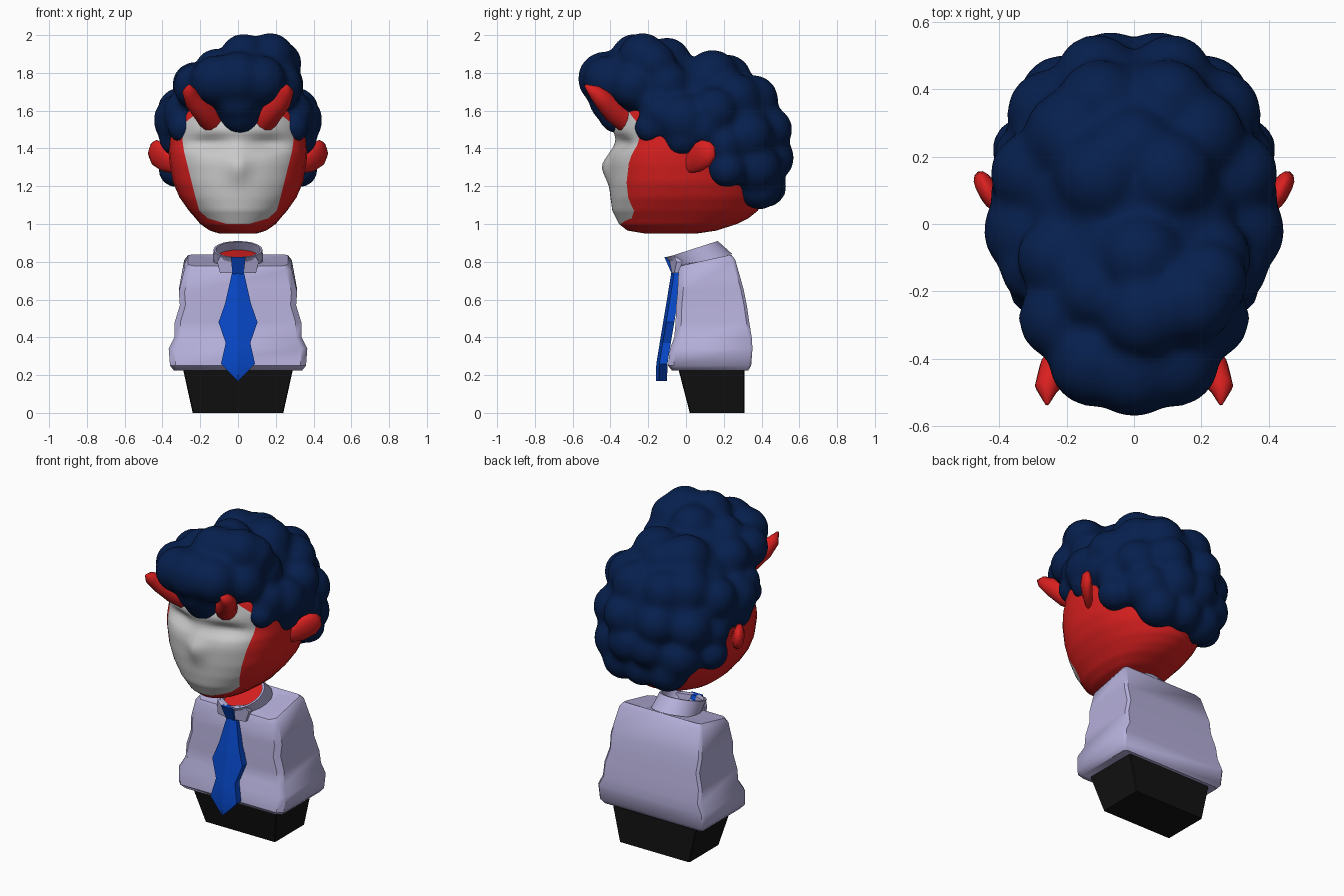
import bpy, bmesh, math
from mathutils import Vector

if "Cube" in bpy.data.objects:
    bpy.data.objects.remove(bpy.data.objects["Cube"])


def material(name, rgb):
    m = bpy.data.materials.new(name)
    m.diffuse_color = (*rgb, 1)
    m.use_nodes = True
    m.node_tree.nodes["Principled BSDF"].inputs["Base Color"].default_value = m.diffuse_color
    return m


NAVY = material("navy hair", (0.002, 0.014, 0.075))
RED = material("red skin", (0.70, 0.014, 0.014))
GREY = material("pale grey face", (0.58, 0.58, 0.58))
LILAC = material("lilac cloth", (0.46, 0.43, 0.70))
BLUE = material("blue silk", (0.002, 0.062, 0.56))
BLACK = material("black cloth", (0.006, 0.006, 0.006))


def finish(name, bm, mats, angle=40):
    bmesh.ops.recalc_face_normals(bm, faces=bm.faces)
    me = bpy.data.meshes.new(name)
    bm.to_mesh(me)
    bm.free()
    ob = bpy.data.objects.new(name, me)
    bpy.context.collection.objects.link(ob)
    for m in mats:
        me.materials.append(m)
    bpy.ops.object.select_all(action='DESELECT')
    ob.select_set(True)
    bpy.context.view_layer.objects.active = ob
    if angle:
        bpy.ops.object.shade_smooth_by_angle(angle=math.radians(angle))
    return ob


def loft(name, rings, mats, angle=40, rule=None, closed=False):
    """Skin equal-length rings; rule(ring, column) picks the material."""
    bm = bmesh.new()
    rows = [[bm.verts.new(p) for p in r] for r in rings]
    n = len(rows[0])
    for i in range(len(rows) if closed else len(rows) - 1):
        a, b = rows[i], rows[(i + 1) % len(rows)]
        for j in range(n):
            k = (j + 1) % n
            f = bm.faces.new((a[j], a[k], b[k], b[j]))
            if rule:
                f.material_index = rule(i, j)
    if not closed:
        bm.faces.new(rows[0])
        bm.faces.new(rows[-1])
    return finish(name, bm, mats, angle)


def tube(name, path, radii, hint, flat, mat, n=12):
    """Tapered tube, flattened along the hint direction."""
    pts = [Vector(p) for p in path]
    rings = []
    for i, p in enumerate(pts):
        d = (pts[min(i + 1, len(pts) - 1)] - pts[max(i - 1, 0)]).normalized()
        u = Vector(hint)
        u = (u - d * u.dot(d)).normalized()
        v = d.cross(u)
        rings.append([p + radii[i] * (flat * math.cos(a) * u + math.sin(a) * v)
                      for a in (2 * math.pi * k / n for k in range(n))])
    return loft(name, rings, [mat], 70)


def box_ring(z, w, yf, yb, cf, cb, slope=0):
    """Rectangle with cut corners (cf at the front, cb at the back)."""
    half = [(w - cf, yf), (w, yf + cf), (w, yb - cb), (w - cb, yb)]
    pts = half + [(-x, y) for x, y in reversed(half)]
    return [(x, y, z + slope * y) for x, y in pts]


# Trousers
loft("trousers", [box_ring(0, .24, .02, .31, .005, .005),
                  box_ring(.25, .295, -.045, .31, .005, .005)], [BLACK])

# Shirt: stacked sections with soft folds
shirt = [(.225, .34, -.075, .33, 0), (.25, .36, -.095, .345, 0), (.34, .367, -.085, .352, 0),
         (.40, .337, -.062, .348, 0), (.48, .335, -.055, .335, 0), (.57, .308, -.052, .322, 0),
         (.64, .313, -.045, .305, .05), (.76, .285, -.04, .26, .2), (.785, .265, -.03, .24, .22),
         (.79, .14, 0, .215, .15)]
loft("shirt", [box_ring(z, w, a, b, .03, .015, s) for z, w, a, b, s in shirt], [LILAC], 42)

# Collar: tilted open band, with the neck inside
N = 20


def collar_ring(f, k):
    """f goes from the rim (0) to the base (1); k scales the radius."""
    c = Vector((0, .028 + .072 * f, .865 - .07 * f))
    return [c + k * Vector((.13 * math.cos(a), .14 * math.sin(a), .045 * math.sin(a)))
            for a in (2 * math.pi * i / N for i in range(N))]


loft("collar", [collar_ring(0, 1), collar_ring(1, 1.03), collar_ring(1, .88),
                collar_ring(0, .9)], [LILAC], 30, closed=True)
loft("neck", [collar_ring(1, .9), collar_ring(.6, .9)], [RED], 30)


def slab(name, outline, mat, depth):
    """Plate from (x, y, z) outline points, thickened towards +y."""
    return loft(name, [outline, [(x, y + depth, z) for x, y, z in outline]], [mat], 20)


for s, side in ((1, "right"), (-1, "left")):
    slab("collar_flap_" + side, [(s * .015, -.105, .825), (s * .09, -.065, .835),
                                 (s * .11, -.05, .80), (s * .095, -.062, .74),
                                 (s * .03, -.075, .74)], LILAC, .03)

# Tie: knot and blade
slab("tie_knot", [(-.037, -.115, .825), (.04, -.115, .825), (.03, -.075, .735),
                  (-.03, -.075, .735)], BLUE, .035)
blade = [(.75, .03), (.58, .068), (.48, .103), (.37, .065), (.26, .09), (.17, .004)]
tie = []
for z, w in blade:
    y = -.155 + max(0, z - .25) * .165
    tie.append([(-w, y + .012, z), (0, y - .004, z), (w, y + .012, z),
                (w, y + .055, z), (-w, y + .055, z)])
loft("tie", tie, [BLUE], 20)

# Head: z, half width, front y, back y, half width of the pale face
HEAD = [(.95, .10, -.22, .06, .03), (.965, .15, -.31, .16, .03), (1.0, .20, -.355, .27, .06),
        (1.03, .225, -.37, .33, .16), (1.07, .26, -.39, .38, .205), (1.14, .31, -.40, .42, .225),
        (1.22, .345, -.405, .44, .245), (1.32, .363, -.405, .45, .27),
        (1.38, .368, -.395, .45, .285), (1.45, .365, -.375, .44, .295),
        (1.53, .36, -.365, .42, .29), (1.60, .33, -.36, .40, .20),
        (1.70, .25, -.28, .30, .10), (1.75, .10, -.1, .1, .03)]
SUB, FRONT, SIDE = 4, 16, 14


def head_ring(z, w, yf, yb, m):
    tm = math.asin(m / w)
    ts = [-tm + 2 * tm * i / FRONT for i in range(FRONT)]
    ts += [tm + (2 * math.pi - 2 * tm) * i / (2 * SIDE) for i in range(2 * SIDE)]
    ring = []
    for t in ts:
        x, c = w * math.sin(t), math.cos(t)
        y = yf * c ** .72 if c > 0 else yb * -c
        if c > 0:  # nose, eye hollows and brow
            y -= .04 * math.exp(-(x / .05) ** 2 - ((z - 1.30) / .07) ** 2)
            y += .045 * math.exp(-((abs(x) - .16) / .11) ** 2 - ((z - 1.425) / .04) ** 2)
            y -= .015 * math.exp(-(x / .2) ** 4 - ((z - 1.50) / .035) ** 2)
        ring.append((x, y, z))
    return ring


rings = []
for a, b in zip(HEAD, HEAD[1:]):
    for i in range(SUB):
        rings.append(head_ring(*[p + (q - p) * i / SUB for p, q in zip(a, b)]))
rings.append(head_ring(*HEAD[-1]))
loft("head", rings, [RED, GREY], 60,
     lambda i, j: 1 if j < FRONT and 2 * SUB <= i < 11 * SUB else 0)

# Ears and horns
for s, side in ((1, "right"), (-1, "left")):
    tube("ear_" + side, [(s * .33, .0, 1.305), (s * .385, .05, 1.335), (s * .425, .09, 1.37),
                         (s * .447, .12, 1.40), (s * .455, .14, 1.42)],
         [.04, .065, .075, .06, .02], (s * .9, -.45, 0), .45, RED)
    tube("horn_" + side, [(s * .14, -.31, 1.55), (s * .185, -.385, 1.60), (s * .235, -.435, 1.655),
                          (s * .26, -.485, 1.70), (s * .258, -.535, 1.735)],
         [.07, .062, .053, .037, .006], (1, 0, 0), .95, RED)

# Hair: core masses plus curls, fused into one soft surface
bm = bmesh.new()


def blob(x, y, z, rx, ry, rz):
    vs = bmesh.ops.create_icosphere(bm, subdivisions=3, radius=1)["verts"]
    for v in vs:
        v.co = Vector((x + v.co.x * rx, y + v.co.y * ry, z + v.co.z * rz))


blob(0, .17, 1.47, .375, .345, .37)
blob(.01, -.15, 1.70, .28, .30, .22)
blob(.0, .03, 1.68, .30, .25, .2)
CURLS = [(.12, -.41, 1.76, .135), (.22, -.28, 1.73, .125), (.23, -.10, 1.74, .12),
         (.29, -.13, 1.59, .11), (.31, -.02, 1.55, .14), (.29, -.19, 1.51, .085),
         (.325, -.02, 1.45, .095), (.33, .09, 1.5, .1), (.305, .15, 1.60, .125),
         (.10, .14, 1.785, .14), (.19, .26, 1.66, .14), (.10, .36, 1.66, .13),
         (.11, .44, 1.50, .125), (.25, .33, 1.47, .13), (.21, .37, 1.30, .135),
         (.07, .45, 1.35, .125), (.325, .22, 1.29, .10), (.32, .2, 1.42, .10),
         (.15, .39, 1.20, .125)]
MIDDLE = [(0, -.43, 1.77, .145), (0, -.40, 1.65, .115), (.01, -.36, 1.58, .105),
          (.02, -.1, 1.86, .13), (.22, -.17, 1.85, .12), (.17, -.23, 1.885, .13),
          (.03, -.27, 1.88, .13), (-.12, -.2, 1.82, .11), (0, .22, 1.77, .13),
          (0, .42, 1.2, .115)]
for x, y, z, r in CURLS:
    for s in (1, -1):
        blob(s * x, y, z, r, r, r)
for x, y, z, r in MIDDLE:
    blob(x, y, z, r, r, r)
hair = finish("hair", bm, [NAVY], 0)
remesh = hair.modifiers.new("fuse", 'REMESH')
remesh.mode = 'VOXEL'
remesh.voxel_size = .018
remesh.use_smooth_shade = True
soften = hair.modifiers.new("soften", 'SMOOTH')
soften.factor = .5
soften.iterations = 14
